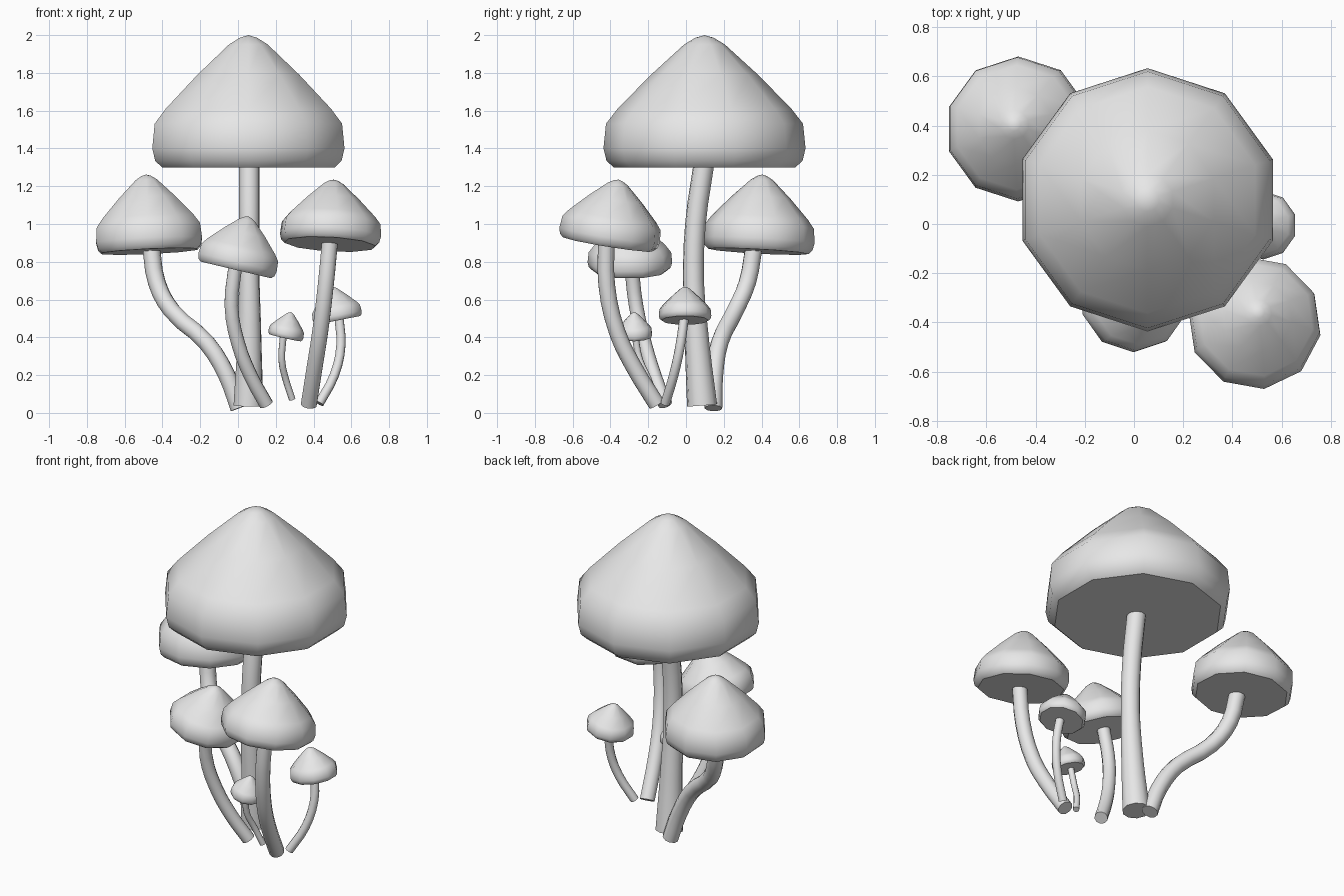
import bpy
import bmesh
import math
from mathutils import Vector

cube = bpy.data.objects.get("Cube")
if cube:
    bpy.data.objects.remove(cube, do_unlink=True)

SIDES = 10
# Cap outline as (share of radius, share of height), rim to tip
CAP_PROFILE = [(.90, 0), (.97, .05), (1, .143), (.975, .33), (.86, .443),
               (.53, .70), (.20, .93), (.09, .98)]

grey = bpy.data.materials.new("plain grey")
grey.use_nodes = True
grey.diffuse_color = (.8, .8, .8, 1)
grey.node_tree.nodes["Principled BSDF"].inputs["Base Color"].default_value = (.8, .8, .8, 1)


def add_object(name, mesh):
    obj = bpy.data.objects.new(name, mesh)
    bpy.context.collection.objects.link(obj)
    mesh.materials.clear()
    mesh.materials.append(grey)
    return obj


def make_cap(name, base, tip, radius, turn=0):
    """Ten-sided cap lathed from the shared outline and tilted from base to tip."""
    base, tip = Vector(base), Vector(tip)
    axis = tip - base
    tilt = Vector((0, 0, 1)).rotation_difference(axis)
    bm = bmesh.new()
    rings = []
    for r, h in CAP_PROFILE:
        ring = []
        for i in range(SIDES):
            a = math.radians(90 + turn) + math.tau * i / SIDES
            p = Vector((math.cos(a) * r * radius, math.sin(a) * r * radius, h * axis.length))
            ring.append(bm.verts.new(base + tilt @ p))
        rings.append(ring)
    top = bm.verts.new(tip)
    for i in range(SIDES):
        j = (i + 1) % SIDES
        for low, high in zip(rings, rings[1:]):
            bm.faces.new((low[i], low[j], high[j], high[i]))
        bm.faces.new((rings[-1][i], rings[-1][j], top))
    for face in bm.faces:
        face.smooth = True
    # Flat underside with a crisp rim
    bm.faces.new(rings[0][::-1]).smooth = False
    for edge in bm.edges:
        if edge.verts[0] in rings[0] and edge.verts[1] in rings[0]:
            edge.smooth = False
    mesh = bpy.data.meshes.new(name)
    bm.to_mesh(mesh)
    bm.free()
    add_object(name, mesh)


def make_stem(name, points, radii):
    """Bent tube through the points, ground to cap."""
    curve = bpy.data.curves.new(name + "_path", 'CURVE')
    curve.dimensions = '3D'
    curve.bevel_depth = 1
    curve.bevel_resolution = 3
    curve.resolution_u = 3
    curve.use_fill_caps = True
    spline = curve.splines.new('BEZIER')
    spline.bezier_points.add(len(points) - 1)
    for i, (bp, co) in enumerate(zip(spline.bezier_points, points)):
        bp.co = co
        bp.handle_left_type = bp.handle_right_type = 'AUTO'
        bp.radius = radii[min(i, len(radii) - 1)]
    helper = bpy.data.objects.new(name + "_path", curve)
    bpy.context.collection.objects.link(helper)
    bpy.context.view_layer.update()
    graph = bpy.context.evaluated_depsgraph_get()
    mesh = bpy.data.meshes.new_from_object(helper.evaluated_get(graph))
    bpy.data.objects.remove(helper, do_unlink=True)
    obj = add_object(name, mesh)
    bpy.ops.object.select_all(action='DESELECT')
    obj.select_set(True)
    bpy.context.view_layer.objects.active = obj
    bpy.ops.object.shade_smooth_by_angle(angle=math.radians(55))


# Tall centre mushroom
make_cap("tall_cap", (.055, .098, 1.3), (.055, .098, 2), .535)
make_stem("tall_stem", [(.055, .085, .04), (.06, .06, .35), (.06, .04, .7),
                        (.06, .05, 1), (.06, .095, 1.32)], [.08, .066, .055])

# Back right mushroom
make_cap("back_cap", (-.468, .383, .855), (-.487, .405, 1.262), .295)
make_stem("back_stem", [(.005, .145, .025), (-.06, .15, .2), (-.165, .178, .37),
                        (-.35, .26, .54), (-.43, .325, .69), (-.46, .36, .88)], [.047])

# Front left mushroom
make_cap("front_left_cap", (.487, -.412, .893), (.507, -.357, 1.235), .272, 8)
make_stem("front_left_stem", [(.375, -.155, .045), (.407, -.28, .25), (.435, -.365, .43),
                              (.465, -.42, .68), (.487, -.422, .91)], [.044])

# Front centre mushroom
make_cap("front_centre_cap", (-.012, -.297, .757), (.055, -.297, 1.04), .224)
make_stem("front_centre_stem", [(.15, -.11, .045), (.07, -.165, .19), (0, -.22, .37),
                                (-.035, -.265, .57), (-.015, -.288, .77)], [.038])

# Small left mushroom
make_cap("small_cap", (.53, -.005, .49), (.495, -.005, .668), .139)
make_stem("small_stem", [(.43, -.11, .05), (.51, -.065, .2), (.545, -.03, .36),
                         (.535, -.01, .5)], [.025])

# Tiny front mushroom
make_cap("tiny_cap", (.249, -.27, .398), (.28, -.275, .533), .095, 18)
make_stem("tiny_stem", [(.287, -.165, .072), (.252, -.2, .18), (.232, -.245, .28),
                        (.24, -.27, .41)], [.018])
